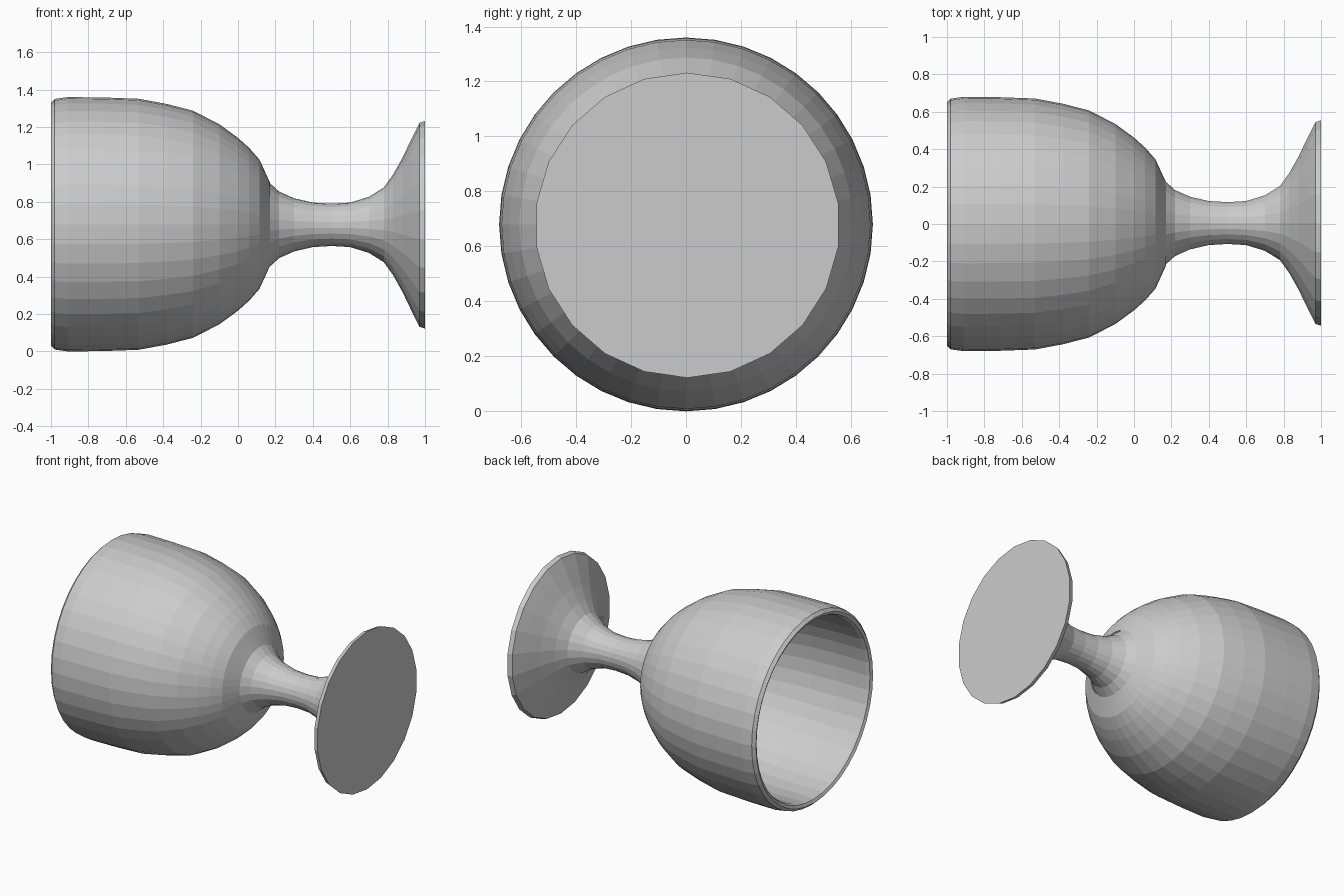
import bpy, bmesh, math

if "Cube" in bpy.data.objects:
    bpy.data.objects.remove(bpy.data.objects["Cube"])

AXIS_Z = 0.68  # height of the goblet's axis, which lies along x


def lathe(name, profile, sides, cy=0.0, cz=AXIS_Z, cap_end=False):
    """Spin (x, radius) points around the x axis; radius 0 makes a pole."""
    bm = bmesh.new()
    rings = []
    for x, r in profile:
        if r == 0:
            rings.append([bm.verts.new((x, cy, cz))])
            continue
        rings.append([bm.verts.new((x, cy + r * math.sin(2 * math.pi * i / sides),
                                    cz + r * math.cos(2 * math.pi * i / sides)))
                      for i in range(sides)])
    for a, b in zip(rings, rings[1:]):
        for i in range(sides):
            j = (i + 1) % sides
            if len(a) == 1:
                bm.faces.new((a[0], b[j], b[i]))
            elif len(b) == 1:
                bm.faces.new((a[i], a[j], b[0]))
            else:
                bm.faces.new((a[i], a[j], b[j], b[i]))
    if cap_end:
        bm.faces.new(rings[-1])
    bmesh.ops.recalc_face_normals(bm, faces=bm.faces)
    mesh = bpy.data.meshes.new(name)
    bm.to_mesh(mesh)
    bm.free()
    obj = bpy.data.objects.new(name, mesh)
    bpy.context.collection.objects.link(obj)
    return obj


# Bowl: inner wall from its deepest point, over the rim, down the outside
inner = [(0.09, 0), (0.08, 0.14), (0.05, 0.27), (-0.02, 0.38), (-0.12, 0.47),
         (-0.27, 0.55), (-0.42, 0.59), (-0.56, 0.61), (-0.75, 0.62), (-0.97, 0.62)]
rim = [(-0.99, 0.63), (-1.0, 0.65), (-0.98, 0.67), (-0.91, 0.68)]
outer = [(-0.72, 0.678), (-0.53, 0.671), (-0.38, 0.643), (-0.24, 0.607),
         (-0.1, 0.535), (0.0, 0.462), (0.06, 0.408), (0.115, 0.345), (0.17, 0.225)]
lathe("bowl", inner + rim + outer, 40)

# Stem flaring into the foot, closed by a flat base
lathe("stem_and_foot",
      [(0.165, 0.228), (0.22, 0.178), (0.3, 0.142), (0.4, 0.119), (0.5, 0.113),
       (0.6, 0.119), (0.7, 0.15), (0.78, 0.2), (0.83, 0.27), (0.88, 0.36),
       (0.93, 0.465), (0.97, 0.545), (1.0, 0.555)],
      22, cy=0.005, cz=0.677, cap_end=True)
